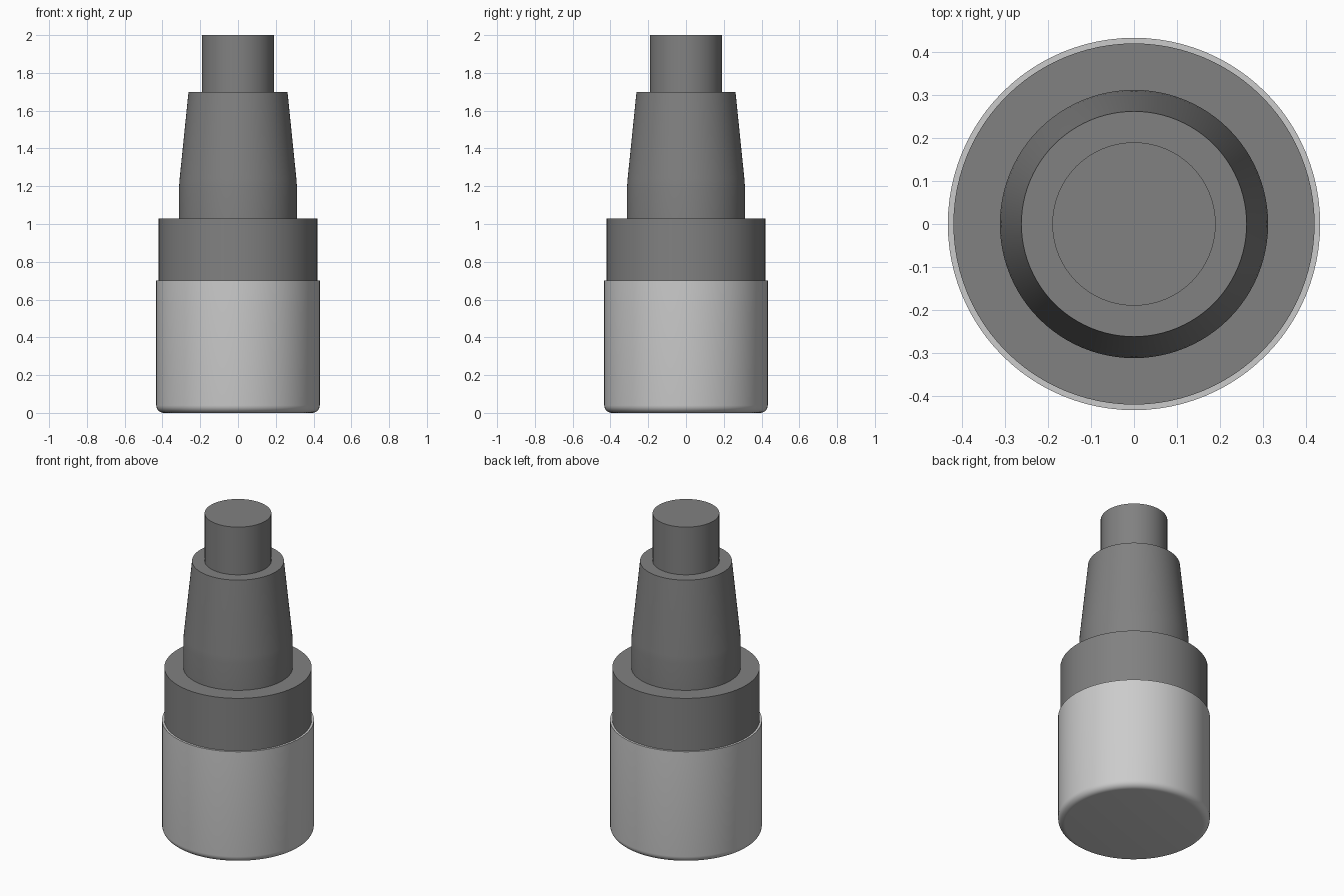
import bpy, bmesh, math

if "Cube" in bpy.data.objects:
    bpy.data.objects.remove(bpy.data.objects["Cube"])

SEGMENTS = 96


def material(name, value):
    mat = bpy.data.materials.new(name)
    mat.diffuse_color = (value, value, value, 1)
    mat.use_nodes = True
    mat.node_tree.nodes["Principled BSDF"].inputs["Base Color"].default_value = mat.diffuse_color
    return mat


def lathe(name, profile, mat):
    """Revolve (radius, z) points around z and cap both ends."""
    bm = bmesh.new()
    rings = []
    for r, z in profile:
        rings.append([bm.verts.new((r * math.cos(2 * math.pi * i / SEGMENTS),
                                    r * math.sin(2 * math.pi * i / SEGMENTS), z))
                      for i in range(SEGMENTS)])
    for low, high in zip(rings, rings[1:]):
        for i in range(SEGMENTS):
            j = (i + 1) % SEGMENTS
            bm.faces.new((low[i], low[j], high[j], high[i]))
    bm.faces.new(rings[0][::-1])
    bm.faces.new(rings[-1])
    mesh = bpy.data.meshes.new(name)
    bm.to_mesh(mesh)
    bm.free()
    obj = bpy.data.objects.new(name, mesh)
    bpy.context.collection.objects.link(obj)
    mesh.materials.append(mat)
    bpy.ops.object.select_all(action='DESELECT')
    obj.select_set(True)
    bpy.context.view_layer.objects.active = obj
    bpy.ops.object.shade_smooth_by_angle(angle=math.radians(30))
    return obj


light = material("light_grey", 0.65)
dark = material("dark_grey", 0.22)

# Wide lower body with a rounded bottom edge
R, FILLET = 0.433, 0.04
arc = [(R - FILLET + FILLET * math.sin(a), FILLET - FILLET * math.cos(a))
       for a in (math.pi / 2 * k / 6 for k in range(7))]
lathe("lower_body", arc + [(R, 0.70)], light)

# Stepped upper part: collar, tapered neck and tip
lathe("upper_body", [(0.42, 0.70), (0.42, 1.03), (0.312, 1.03), (0.312, 1.20),
                     (0.309, 1.24), (0.262, 1.70), (0.19, 1.70), (0.19, 2.0)], dark)
